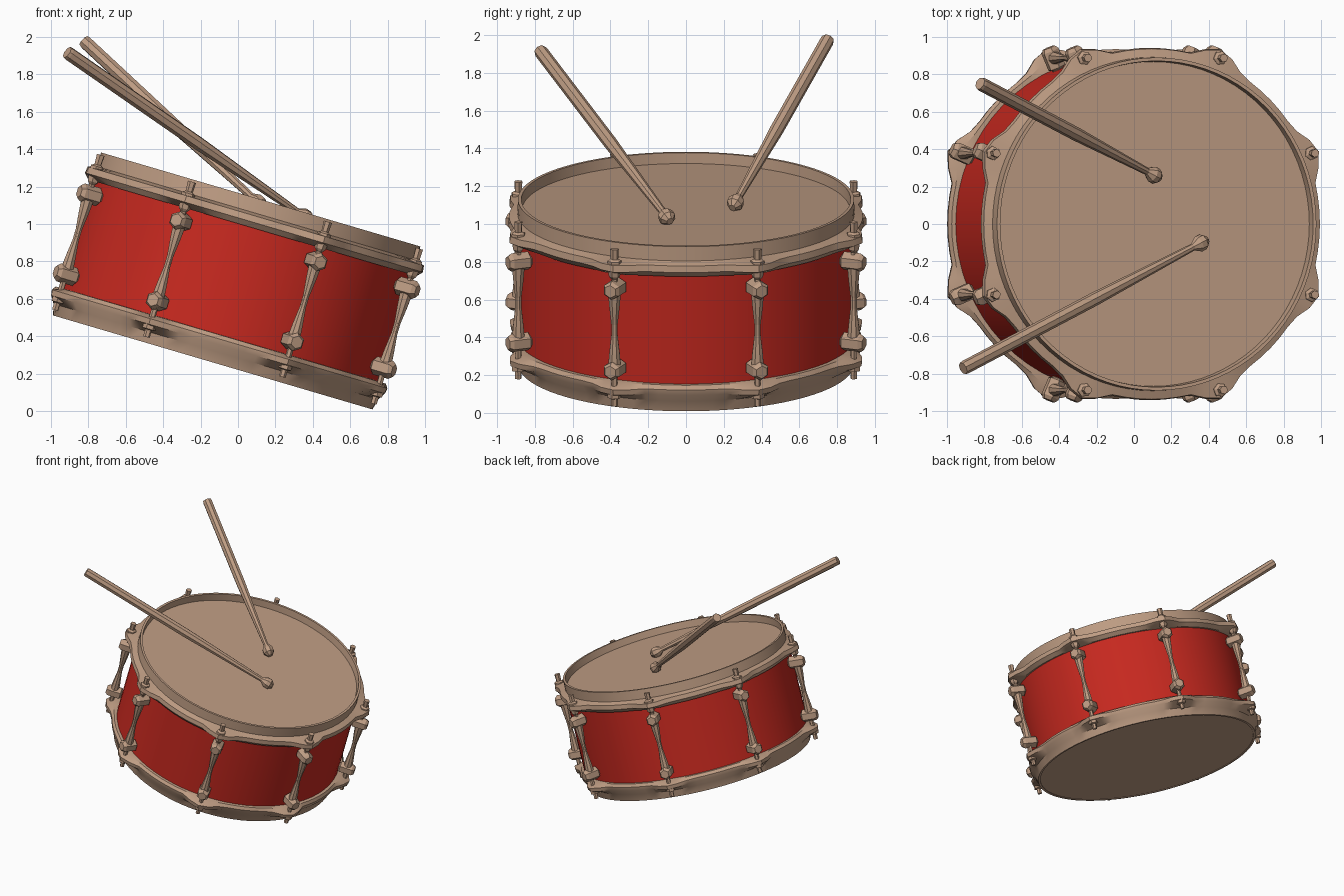
import bpy, bmesh, math
from mathutils import Matrix, Vector

if "Cube" in bpy.data.objects:
    bpy.data.objects.remove(bpy.data.objects["Cube"])

TILT = Matrix.Translation((-0.135, 0, 0.26)) @ Matrix.Rotation(math.radians(16.4), 4, 'Y')
LUG_ANGLES = [math.radians(90 * k + s * 23.1) for k in range(4) for s in (-1, 1)]


def material(name, rgb):
    m = bpy.data.materials.new(name)
    m.diffuse_color = (*rgb, 1)
    m.use_nodes = True
    m.node_tree.nodes["Principled BSDF"].inputs["Base Color"].default_value = m.diffuse_color
    return m


TAN = material("tan", (0.52, 0.338, 0.23))
RED = material("red", (0.58, 0.022, 0.014))


def lathe(bm, profile, sides, matrix=Matrix(), closed=False, bump=None):
    """Spin (radius, height[, bump weight]) points round z; open profiles get end caps."""
    rings = []
    for p in profile:
        ring = []
        for i in range(sides):
            a = 2 * math.pi * i / sides
            r = p[0] + (p[2] * bump(a) if bump else 0)
            ring.append(bm.verts.new(matrix @ Vector((r * math.cos(a), r * math.sin(a), p[1]))))
        rings.append(ring)
    n = len(rings)
    for j in range(n if closed else n - 1):
        a, b = rings[j], rings[(j + 1) % n]
        for i in range(sides):
            k = (i + 1) % sides
            bm.faces.new((a[i], a[k], b[k], b[i]))
    if not closed:
        bm.faces.new(rings[0][::-1])
        bm.faces.new(rings[-1])


def finish(bm, name, mat, matrix=Matrix(), smooth=False):
    bmesh.ops.recalc_face_normals(bm, faces=bm.faces)
    me = bpy.data.meshes.new(name)
    bm.to_mesh(me)
    bm.free()
    me.materials.append(mat)
    me.transform(matrix)
    ob = bpy.data.objects.new(name, me)
    bpy.context.collection.objects.link(ob)
    if smooth:
        bpy.context.view_layer.objects.active = ob
        ob.select_set(True)
        bpy.ops.object.shade_smooth_by_angle(angle=math.radians(30))
        ob.select_set(False)


def ear(a):
    """1 at each lug, fading to 0 between lugs."""
    d = min(abs(math.remainder(a - l, 2 * math.pi)) for l in LUG_ANGLES)
    return max(0, 1 - max(0, d - 0.03) / 0.14)


# Shell
bm = bmesh.new()
lathe(bm, [(0.898, 0.12), (0.898, 0.79)], 64)
finish(bm, "shell", RED, TILT, smooth=True)

# Drum heads
for name, lo, hi in (("top_head", 0.835, 0.85), ("bottom_head", 0.004, 0.03)):
    bm = bmesh.new()
    lathe(bm, [(0.875, lo), (0.875, hi)], 64)
    finish(bm, name, TAN, TILT)

# Hoops that swell into an ear at every lug; the top one is stepped, the bottom one flares
TOP = [(0.89, 0.908, 0), (0.892, 0.83, 0), (0.937, 0.815, 0.07), (0.942, 0.78, 0.07),
       (0.915, 0.75, 0.03), (0.86, 0.75, 0), (0.872, 0.908, 0)]
BOTTOM = [(0.89, 0, 0), (0.905, 0.06, 0), (0.93, 0.10, 0.075), (0.935, 0.13, 0.075),
          (0.92, 0.152, 0.03), (0.86, 0.155, 0), (0.872, 0, 0)]
for name, prof in (("top_hoop", TOP), ("bottom_hoop", BOTTOM)):
    bm = bmesh.new()
    lathe(bm, prof, 80, closed=True, bump=ear)
    finish(bm, name, TAN, TILT, smooth=True)

# Lugs: radial hexagonal blocks, a waisted tube, and a tension rod with its nuts
for i, a in enumerate(LUG_ANGLES):
    spin = Matrix.Rotation(a, 4, 'Z')
    at_rod = spin @ Matrix.Translation((0.965, 0, 0))
    bm = bmesh.new()
    for s in (0.23, 0.675):
        radial = spin @ Matrix.Translation((0.88, 0, s)) @ Matrix.Rotation(math.pi / 2, 4, 'Y')
        lathe(bm, [(0.03, 0), (0.032, 0.02), (0.05, 0.03), (0.05, 0.125), (0.035, 0.145)], 6, radial)
    lathe(bm, [(0.036, 0.25), (0.03, 0.32), (0.018, 0.42), (0.018, 0.48),
               (0.03, 0.58), (0.036, 0.65)], 8, at_rod)
    finish(bm, f"lug_{i + 1}", TAN, TILT)
    bm = bmesh.new()
    lathe(bm, [(0.018, 0.03), (0.018, 0.07), (0.036, 0.075), (0.036, 0.10), (0.017, 0.11),
               (0.017, 0.73), (0.03, 0.745), (0.038, 0.80), (0.038, 0.83),
               (0.02, 0.84), (0.023, 0.895)], 6, at_rod)
    finish(bm, f"tension_rod_{i + 1}", TAN, TILT)

# Drumsticks: bead, tapered neck, straight grip with a blunt end
STICKS = [((0.36, -0.10, 1.035), (-0.91, -0.77, 1.915)),
          ((0.11, 0.26, 1.11), (-0.82, 0.75, 1.975))]
for i, (tip, butt) in enumerate(STICKS):
    tip, butt = Vector(tip), Vector(butt)
    d = butt - tip
    L = d.length
    m = Matrix.Translation(tip) @ d.to_track_quat('Z', 'Y').to_matrix().to_4x4()
    bm = bmesh.new()
    lathe(bm, [(0.02, -0.04), (0.044, -0.012), (0.044, 0.02), (0.02, 0.06),
               (0.037, 0.45 * L), (0.037, L - 0.01), (0.034, L + 0.005)], 8, m)
    finish(bm, f"drumstick_{i + 1}", TAN)
